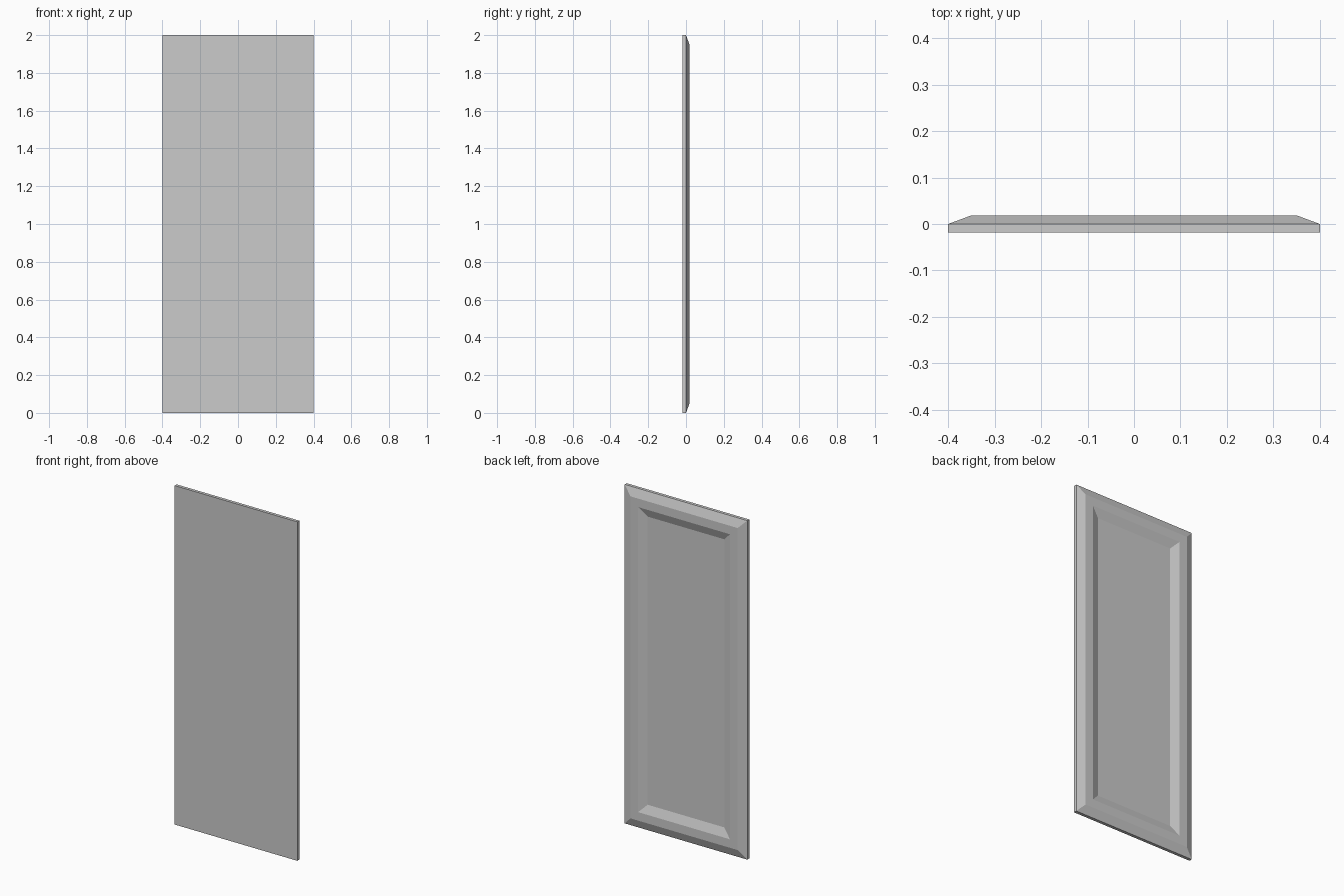
import bpy, bmesh

if "Cube" in bpy.data.objects:
    bpy.data.objects.remove(bpy.data.objects["Cube"])

W, H, T = 0.4, 2.0, 0.0185   # half width, height, half thickness

# Cross-section from front edge, over the raised border, into the recess: (inset, y)
PROFILE = [(0, -T), (0, 0), (0.05, T), (0.10, T), (0.15, 0)]


def ring(bm, inset, y):
    x, z0, z1 = W - inset, inset, H - inset
    return [bm.verts.new((px, y, pz))
            for px, pz in ((-x, z0), (x, z0), (x, z1), (-x, z1))]


# Door panel: mitred rectangular rings joined into one closed shell
bm = bmesh.new()
rings = [ring(bm, *p) for p in PROFILE]
for a, b in zip(rings, rings[1:]):
    for i in range(4):
        j = (i + 1) % 4
        bm.faces.new((a[i], a[j], b[j], b[i]))

# Flat front and recessed back panel
bm.faces.new(rings[0])
bm.faces.new(rings[-1])
bmesh.ops.recalc_face_normals(bm, faces=bm.faces)

mesh = bpy.data.meshes.new("door_panel")
bm.to_mesh(mesh)
bm.free()
bpy.context.collection.objects.link(bpy.data.objects.new("door_panel", mesh))
